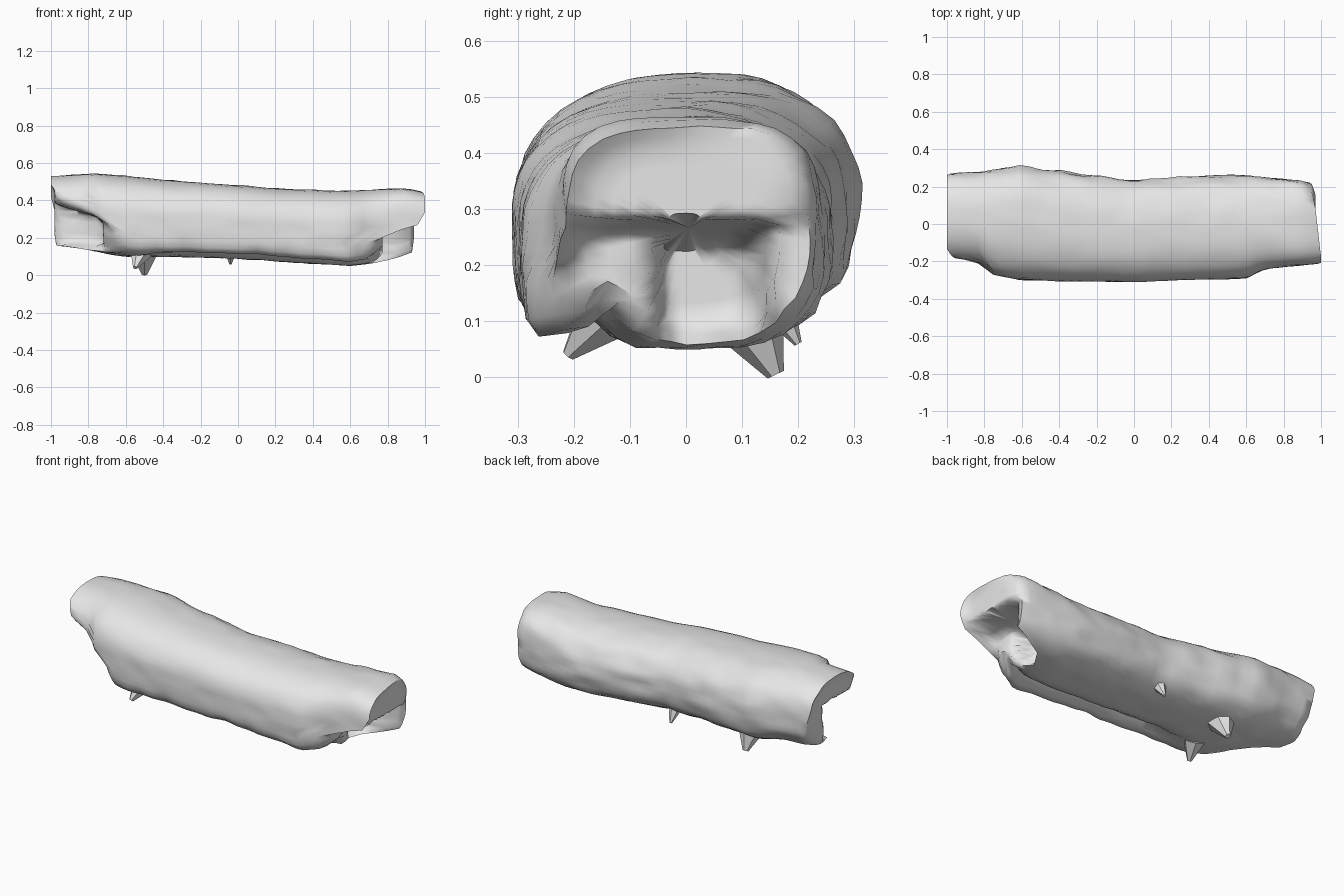
import bpy, bmesh, math
from mathutils import Vector, noise

default = bpy.data.objects.get("Cube")
if default:
    bpy.data.objects.remove(default, do_unlink=True)

bark = bpy.data.materials.new("pale_grey_bark")
bark.use_nodes = True
bark.diffuse_color = (0.8, 0.8, 0.8, 1)
bark.node_tree.nodes["Principled BSDF"].inputs["Base Color"].default_value = (0.8, 0.8, 0.8, 1)

# Trunk envelope along its length: x, front y, back y, bottom z, top z
ENVELOPE = [
    (-1.0, -.19, .27, .16, .53), (-.82, -.2, .28, .14, .54), (-.76, -.27, .29, .13, .545),
    (-.6, -.3, .31, .1, .53), (-.4, -.305, .28, .1, .51), (0, -.31, .23, .09, .48),
    (.25, -.3, .25, .07, .46), (.6, -.29, .26, .05, .45), (.7, -.24, .25, .06, .455),
    (.9, -.22, .23, .08, .465), (1.0, -.21, .2, .09, .44)]

# How far each broken end reaches, by direction: back, over the top, front, under
LEFT_REACH = [-.98, -1, -1, -1, -1, -1, -1, -.96, -.8, -.64, -.62, -.74, -.95, -.97, -.95, -.96]
RIGHT_REACH = [.94, .95, .95, .97, .98, .99, 1, 1, .96, .72, .68, .74, .68, .74, .93, .94]

SIDES, STATIONS = 48, 36
CAP_SCALES = (.9, .76, .6, .44, .28, .14)


def ramp(value, low, high):
    t = max(0, min(1, (value - low) / (high - low)))
    return t * t * (3 - 2 * t)


def envelope(x):
    """Centre and half sizes of the trunk at x."""
    x = max(-1, min(1, x))
    for a, b in zip(ENVELOPE, ENVELOPE[1:]):
        if x <= b[0]:
            t = (x - a[0]) / (b[0] - a[0])
            y0, y1, z0, z1 = (p + (q - p) * t for p, q in zip(a[1:], b[1:]))
            return (y0 + y1) / 2, (y1 - y0) / 2, (z0 + z1) / 2, (z1 - z0) / 2


def reach(table, k):
    f = k / SIDES * len(table)
    i = int(f)
    return table[i] + (table[(i + 1) % len(table)] - table[i]) * (f - i)


def outline(k, x):
    """Rounded section: soft on top, boxy below and towards the right end."""
    a = math.tau * k / SIDES
    c, s = math.cos(a), math.sin(a)
    if s >= 0:
        n = 2.4 + 1.2 * ramp(x, .6, .95)
    else:
        n = 5 if c < 0 else 3
    r = (abs(c) ** n + abs(s) ** n) ** (-1 / n)
    return r * c, r * s


def place(bm, x, u, v):
    """Add a point with lumpy bark and the groove behind the front lip."""
    cy, hy, cz, hz = envelope(x)
    lumps = .015 if u < 0 and v > -.6 else .045
    w = 1 + lumps * noise.noise(Vector((x * 9, u * 3, v * 3)))
    if v < -.6:
        v += .3 * ramp(x, -.6, -.2) * math.exp(-((u + .58) / .15) ** 2)
    return bm.verts.new((x, cy + u * hy * w, cz + v * hz * w))


def bridge(bm, a, b):
    for k in range(SIDES):
        j = (k + 1) % SIDES
        bm.faces.new((a[k], a[j], b[j], b[k]))


def finish(bm, name, angle):
    bmesh.ops.recalc_face_normals(bm, faces=bm.faces)
    mesh = bpy.data.meshes.new(name)
    bm.to_mesh(mesh)
    bm.free()
    mesh.materials.append(bark)
    obj = bpy.data.objects.new(name, mesh)
    bpy.context.collection.objects.link(obj)
    bpy.ops.object.select_all(action="DESELECT")
    obj.select_set(True)
    bpy.context.view_layer.objects.active = obj
    bpy.ops.object.shade_smooth_by_angle(angle=math.radians(angle))


def left_face(u, v):
    """Flat upper face, broken back low down at the front."""
    upper = ramp(v, -.25, .25)
    back = ramp(u, -.1, .35)
    return -.72 - .26 * max(upper, back)


def right_face(u, v):
    """Upper overhang, a set-back lobe, a back wall and a hollow between."""
    upper = ramp(v, -.12, .1)
    lobe = .4 * (1 - ramp(u, -.3, -.1))
    wall = .85 * ramp(u, .45, .7)
    return .64 + .33 * max(upper, lobe, wall)


def broken_end(bm, rim, face):
    rings = [rim]
    for scale in CAP_SCALES:
        ring = []
        blend = min(1, (1 - scale) * 5)
        for k in range(SIDES):
            edge = rim[k].co.x
            u, v = (scale * p for p in outline(k, edge))
            ring.append(place(bm, edge + (face(u, v) - edge) * blend, u, v))
        bridge(bm, rings[-1], ring)
        rings.append(ring)
    hub = place(bm, face(0, 0), 0, 0)
    last = rings[-1]
    for k in range(SIDES):
        bm.faces.new((last[k], last[(k + 1) % SIDES], hub))


# Trunk
bm = bmesh.new()
rings = []
for i in range(STATIONS + 1):
    ring = []
    for k in range(SIDES):
        x0, x1 = reach(LEFT_REACH, k), reach(RIGHT_REACH, k)
        x = x0 + (x1 - x0) * i / STATIONS
        ring.append(place(bm, x, *outline(k, x)))
    if rings:
        bridge(bm, rings[-1], ring)
    rings.append(ring)
broken_end(bm, rings[0], left_face)
broken_end(bm, rings[-1], right_face)
finish(bm, "trunk", 75)


# Snapped branch stubs under the trunk
def stub(name, base, tip, radius):
    base, tip = Vector(base), Vector(tip)
    bm = bmesh.new()
    bmesh.ops.create_cone(bm, cap_ends=True, segments=6, radius1=radius,
                          radius2=radius * .2, depth=(tip - base).length)
    turn = (tip - base).to_track_quat("Z", "Y")
    for vert in bm.verts:
        vert.co = turn @ vert.co + (base + tip) / 2
    finish(bm, name, 50)


stub("rear_branch_stub", (-.5, .1, .13), (-.5, .16, .005), .08)
stub("front_branch_stub", (-.52, -.14, .12), (-.55, -.21, .04), .06)
stub("small_branch_stub", (-.04, .16, .13), (-.04, .2, .06), .035)
